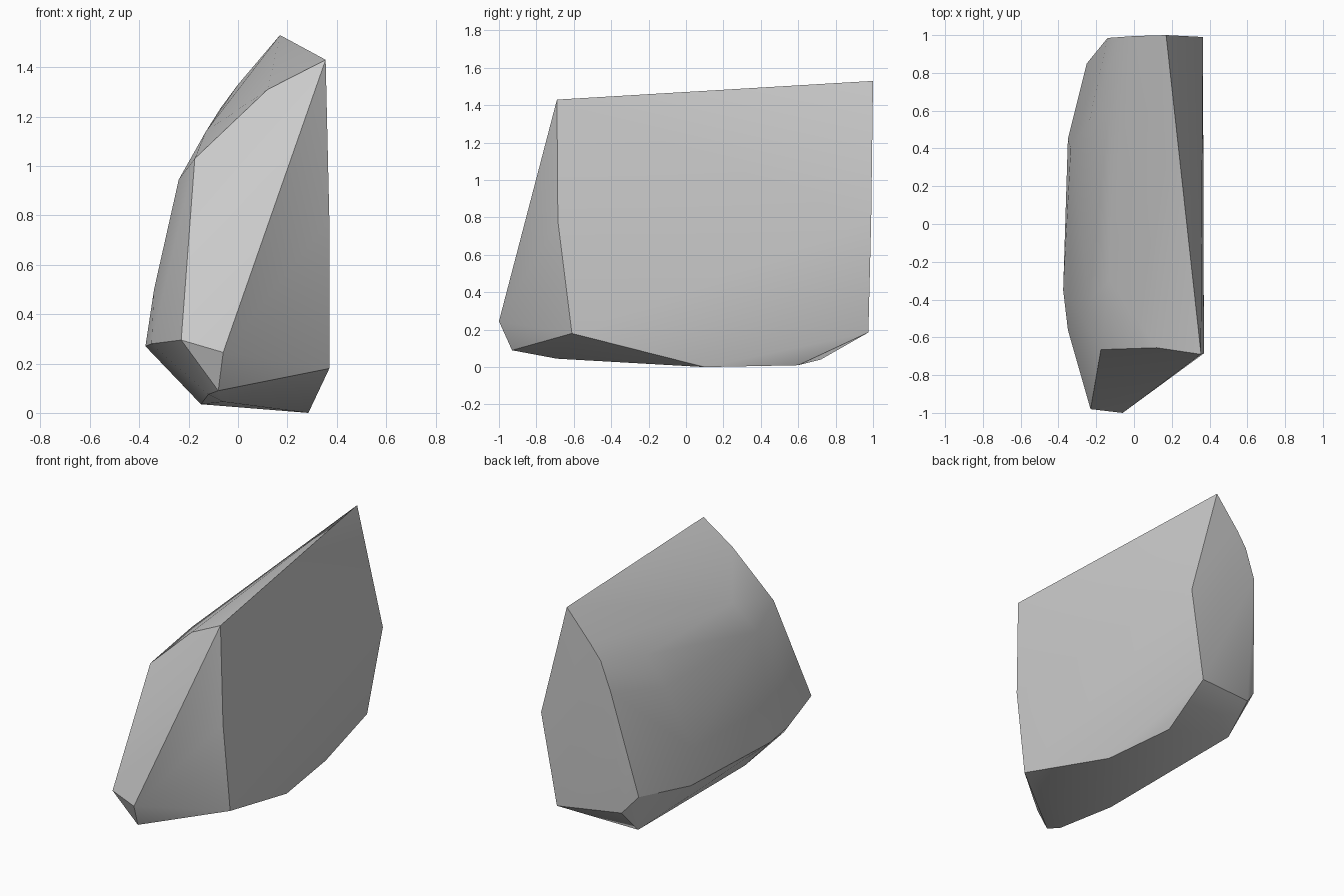
import bpy
import bmesh
import math

# Remove the default object only
default_cube = bpy.data.objects.get("Cube")
if default_cube:
    bpy.data.objects.remove(default_cube, do_unlink=True)


def make_material(name, colour):
    material = bpy.data.materials.new(name)
    material.use_nodes = True
    material.diffuse_color = colour
    shader = material.node_tree.nodes["Principled BSDF"]
    shader.inputs["Base Color"].default_value = colour
    shader.inputs["Roughness"].default_value = 0.9
    return material


def hull_object(name, corner_groups, material, crease_angle):
    """Wrap a convex skin around the corner points and shade it with creases."""
    bm = bmesh.new()
    for group in corner_groups:
        for corner in group:
            bm.verts.new(corner)
    result = bmesh.ops.convex_hull(bm, input=list(bm.verts))
    # Drop any points that ended up inside the skin
    loose = [v for v in bm.verts if not v.link_faces]
    bmesh.ops.delete(bm, geom=loose, context="VERTS")
    bmesh.ops.recalc_face_normals(bm, faces=list(bm.faces))
    mesh = bpy.data.meshes.new(name)
    bm.to_mesh(mesh)
    bm.free()
    mesh.materials.append(material)
    rock = bpy.data.objects.new(name, mesh)
    bpy.context.collection.objects.link(rock)
    bpy.ops.object.select_all(action="DESELECT")
    rock.select_set(True)
    bpy.context.view_layer.objects.active = rock
    bpy.ops.object.shade_smooth_by_angle(angle=math.radians(crease_angle))
    return rock


# Sloping front facet, from the low nose up to the peak
front_facet = [
    (-.06, -1, .245), (-.23, -.98, .295), (-.175, -.665, 1.03),
    (.12, -.655, 1.31), (.355, -.69, 1.43),
]

# Broad flat cleft side, slightly bowed halfway up
cleft_side = [
    (.37, -.685, .78), (.37, -.61, .18),
    (.365, .99, .78), (.26, .975, .185),
]

# Back facet, from the top corner down the rounded edge
back_facet = [
    (.17, 1, 1.53), (0, .995, 1.33), (-.07, .99, 1.235),
    (-.14, .985, 1.045), (-.25, .85, .33), (-.16, .9, .22),
]

# Rounded weathered side
weathered_side = [
    (-.375, -.35, .27), (-.35, -.56, .28), (-.35, .45, .28),
    (-.34, -.4, .5), (-.335, .4, .5), (-.24, -.4, .945),
    (-.235, .55, .94), (-.13, -.3, 1.14), (-.13, .6, 1.14),
]

# Worn underside
underside = [
    (-.08, -.93, .09), (-.12, -.85, .075), (-.06, -.69, .045),
    (-.15, -.4, .035), (-.155, .72, .04),
    (.285, .1, 0), (.22, .6, .01),
]

stone_grey = make_material("stone grey", (.6, .6, .6, 1))
hull_object(
    "rock",
    [front_facet, cleft_side, back_facet, weathered_side, underside],
    stone_grey,
    crease_angle=30,
)
